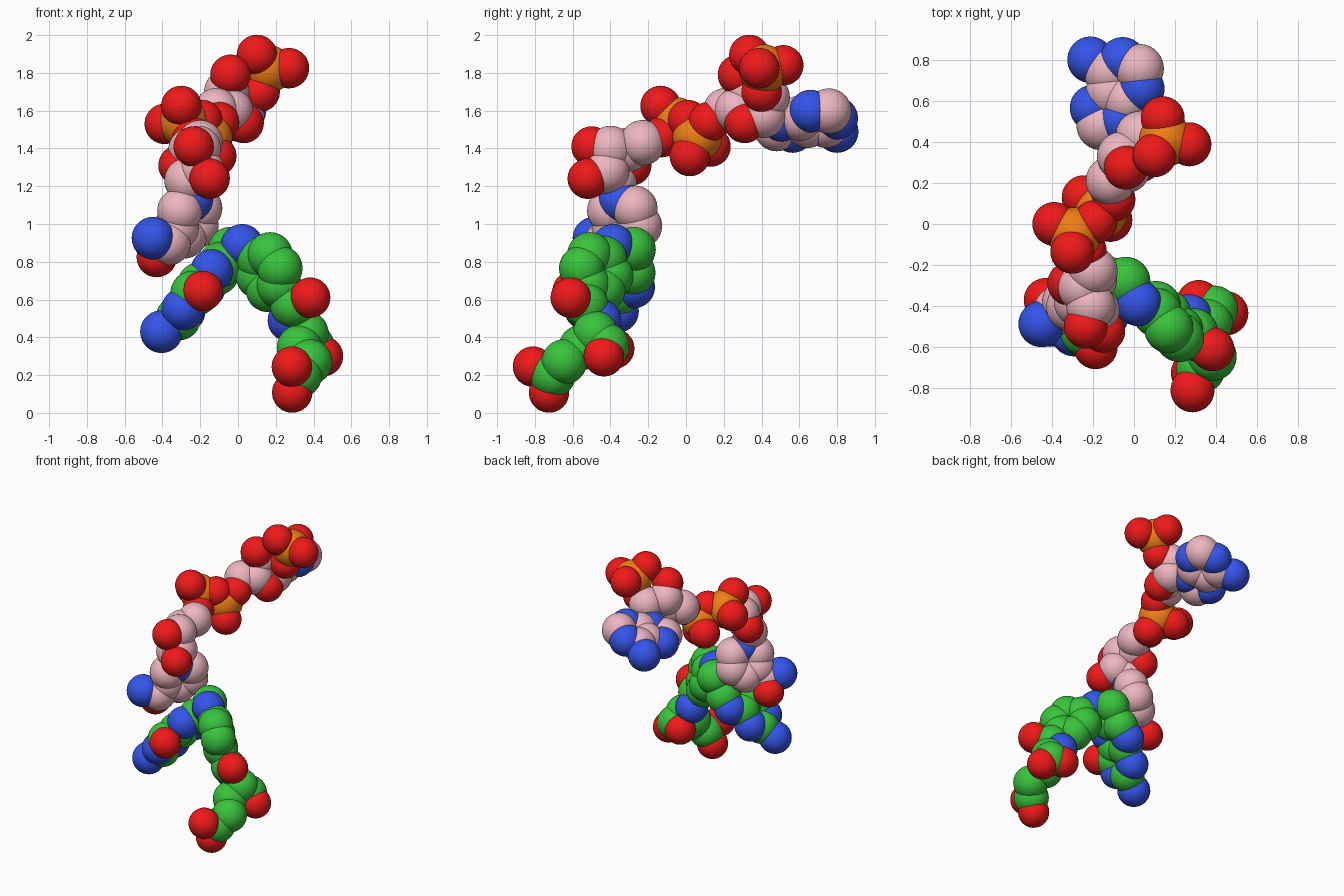
import bpy, bmesh
from math import cos, sin, pi
from mathutils import Vector, Matrix

if "Cube" in bpy.data.objects:
    bpy.data.objects.remove(bpy.data.objects["Cube"])

RADIUS = {"C": 0.12, "N": 0.113, "O": 0.107, "P": 0.131}


def material(name, color):
    m = bpy.data.materials.new(name)
    m.diffuse_color = (*color, 1)
    m.use_nodes = True
    m.node_tree.nodes["Principled BSDF"].inputs["Base Color"].default_value = m.diffuse_color
    return m


PINK = material("pink_carbon", (0.85, 0.47, 0.53))
GREEN = material("green_carbon", (0.04, 0.55, 0.045))
OTHER = {"N": material("blue_nitrogen", (0.035, 0.09, 0.83)),
         "O": material("red_oxygen", (0.87, 0.01, 0.01)),
         "P": material("orange_phosphorus", (0.87, 0.21, 0.008))}


def ring(elements, center, first, side, radius=0.098):
    """Regular ring of atoms: first points at atom 0, side towards atom 1 ('-' skips)."""
    c = Vector(center)
    u = (Vector(first) - c).normalized()
    s = Vector(side)
    v = (s - u * s.dot(u)).normalized()
    n = len(elements)
    return [(e, *(c + radius * (u * cos(2 * pi * i / n) + v * sin(2 * pi * i / n))))
            for i, e in enumerate(elements) if e != "-"]


def part(name, carbon, atoms):
    """One mesh made of overlapping smooth atom spheres."""
    bm = bmesh.new()
    mats = [carbon, OTHER["N"], OTHER["O"], OTHER["P"]]
    for e, x, y, z in atoms:
        start = len(bm.faces)
        bmesh.ops.create_icosphere(bm, subdivisions=4, radius=RADIUS[e],
                                   matrix=Matrix.Translation((x, y, z)))
        bm.faces.ensure_lookup_table()
        for f in bm.faces[start:]:
            f.material_index = "CNOP".index(e)
            f.smooth = True
    me = bpy.data.meshes.new(name)
    bm.to_mesh(me)
    bm.free()
    for m in mats:
        me.materials.append(m)
    bpy.context.collection.objects.link(bpy.data.objects.new(name, me))


# Upper pink chain: top phosphate
part("top_phosphate", PINK, [
    ("P", .155, .41, 1.82), ("O", .14, .515, 1.84), ("O", .27, .388, 1.825),
    ("O", .10, .335, 1.895), ("O", .115, .40, 1.70)])

# Double ring at the back
part("back_double_ring", PINK,
     ring("CNCCCN", (-.045, .70, 1.56), (.03, .76, 1.60), (-1, .7, -.45)) + [
         ("N", -.212, .80, 1.49), ("N", -.20, .565, 1.49),
         ("C", -.16, .48, 1.505), ("N", -.06, .505, 1.55)])

# Upper sugar
part("upper_sugar", PINK, [
    ("C", .02, .41, 1.575), ("C", .03, .43, 1.67), ("C", -.06, .33, 1.70),
    ("C", -.04, .27, 1.60), ("O", .03, .31, 1.535), ("O", -.04, .275, 1.79),
    ("C", -.115, .21, 1.60)])

# Linking phosphate pair
part("phosphate_bridge", PINK, [
    ("P", -.16, .06, 1.46), ("O", -.10, .12, 1.54), ("O", -.245, .13, 1.41),
    ("O", -.115, .02, 1.36), ("O", -.19, .01, 1.55), ("P", -.29, -.05, 1.54),
    ("O", -.30, -.135, 1.625), ("O", -.388, .0, 1.53), ("O", -.24, -.13, 1.46)])

# Lower sugar
part("lower_sugar", PINK, [
    ("C", -.20, -.23, 1.43), ("C", -.25, -.31, 1.39), ("C", -.21, -.40, 1.40),
    ("C", -.19, -.42, 1.28), ("C", -.27, -.38, 1.23), ("O", -.315, -.29, 1.31),
    ("O", -.235, -.50, 1.41), ("O", -.15, -.52, 1.24)])

# Pink ring with its amide end
part("pink_ring_and_amide", PINK,
     ring("NCCCCC", (-.265, -.325, 1.03), (-.245, -.35, 1.125), (-.6, -.8, 0)) + [
         ("C", -.37, -.42, .90), ("N", -.45, -.487, .925), ("O", -.43, -.37, .825)])

# Green molecule: fused double ring, sloping down to the left
part("green_double_ring", GREEN,
     ring("CNCCNC", (-.158, -.363, .71), (-.20, -.44, .68), (.03, -.1, .06)) +
     ring("-CNCN-", (-.262, -.445, .585), (-.20, -.44, .68), (.03, -.1, .06)) + [
         ("O", -.187, -.60, .645), ("N", -.405, -.485, .43)])

# Top link of the green molecule
part("green_link", GREEN, [("C", -.04, -.28, .865), ("N", .022, -.385, .887)])

# Single green ring with carbonyl and nitrogen
part("green_ring_and_amide", GREEN,
     ring("CCCCCC", (.165, -.475, .745), (.11, -.43, .82), (.33, -.6, .6)) + [
         ("C", .29, -.53, .57), ("O", .382, -.61, .61), ("N", .27, -.455, .49)])

# Green tail with two acid ends
part("green_tail", GREEN, [
    ("C", .36, -.48, .42), ("C", .39, -.42, .355), ("O", .45, -.435, .30),
    ("O", .315, -.38, .34), ("C", .325, -.555, .345), ("C", .38, -.645, .27),
    ("C", .325, -.705, .20), ("O", .285, -.81, .245), ("O", .287, -.725, .108)])
